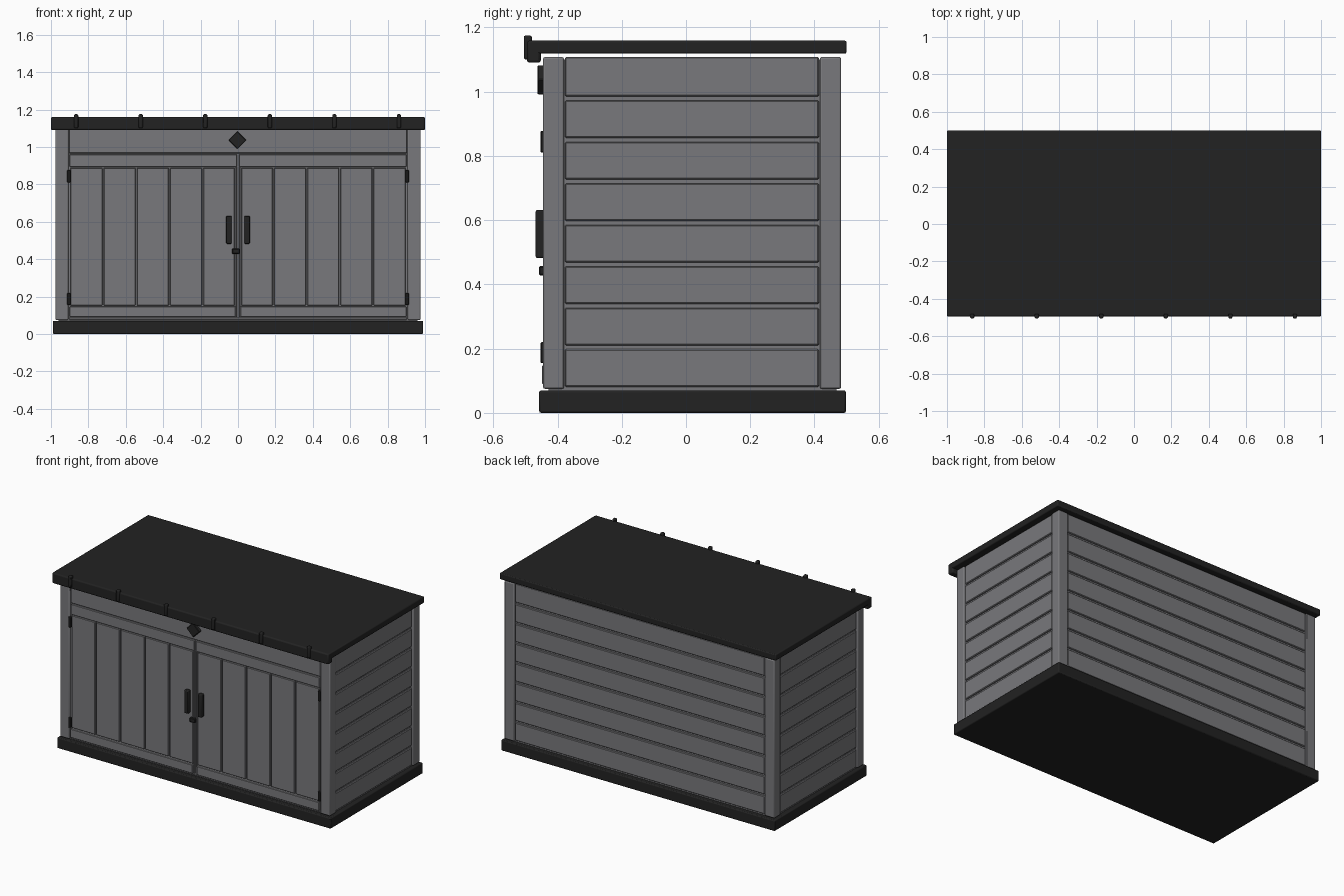
import bpy
from math import radians

cube = bpy.data.objects.get("Cube")
if cube:
    bpy.data.objects.remove(cube, do_unlink=True)


def material(name, colour):
    mat = bpy.data.materials.new(name)
    mat.use_nodes = True
    mat.diffuse_color = colour
    mat.node_tree.nodes["Principled BSDF"].inputs["Base Color"].default_value = colour
    return mat


GREY = material("grey plastic", (0.19, 0.19, 0.2, 1))
DARK = material("charcoal plastic", (0.016, 0.016, 0.016, 1))


def box(name, x, y, z, mat, bevel=0.003, segments=1):
    """Box between (min, max) pairs on each axis, with softened edges."""
    spans = (x, y, z)
    bpy.ops.mesh.primitive_cube_add(size=1, location=[(a + b) / 2 for a, b in spans])
    obj = bpy.context.object
    obj.name = name
    obj.scale = [abs(b - a) for a, b in spans]
    bpy.ops.object.transform_apply(location=False, rotation=False, scale=True)
    obj.data.materials.append(mat)
    if bevel:
        mod = obj.modifiers.new("soft edges", 'BEVEL')
        mod.width = bevel
        mod.segments = segments
        if segments > 1:
            bpy.ops.object.shade_smooth_by_angle(angle=radians(40))
    return obj


def mirrored(side, a, b):
    return tuple(sorted((side * a, side * b)))


WALL = (0.075, 1.108)
FRONT, BACK = -0.445, 0.483

# Floor, roof and the roof's front lip
box("base", (-0.99, 0.99), (-0.457, 0.498), (0, 0.07), DARK, 0.006, 2)
box("roof", (-1, 1), (-0.49, 0.5), (1.118, 1.159), DARK, 0.006, 2)
box("roof_lip", (-1, 1), (-0.495, -0.452), (1.09, 1.159), DARK, 0.008, 2)
for i in range(6):
    x = -0.865 + i * 0.345
    box("roof_rib", (x - 0.011, x + 0.011), (-0.505, -0.48), (1.1, 1.175), DARK, 0.006, 2)

# Inner body seen through the grooves
box("inner_body", (-0.96, 0.96), (-0.428, 0.468), (0.07, 1.1), GREY, 0)

# Corner posts
for s in (-1, 1):
    for y in ((FRONT, -0.38), (0.417, BACK)):
        box("corner_post", mirrored(s, 0.907, 0.977), y, WALL, GREY, 0.006, 2)

# Horizontal planks on the sides and the back
PITCH = (WALL[1] - WALL[0]) / 8
for i in range(8):
    low = WALL[0] + i * PITCH
    z = (low + 0.006, low + PITCH - 0.006 * (i < 7))
    for s in (-1, 1):
        box("side_plank", mirrored(s, 0.94, 0.97), (-0.377, 0.414), z, GREY, 0.004)
    box("back_plank", (-0.904, 0.904), (0.45, 0.477), z, GREY, 0.004)

# Front header and threshold
box("front_header", (-0.904, 0.904), (-0.44, -0.4), (0.966, WALL[1]), GREY)
box("threshold", (-0.904, 0.904), (-0.436, -0.4), (WALL[0], 0.088), GREY)

# Double doors with rails, boards and fittings
for s in (-1, 1):
    box("door_top_rail", mirrored(s, 0.006, 0.9), (-0.442, -0.41), (0.892, 0.961), GREY)
    box("door_bottom_rail", mirrored(s, 0.014, 0.9), (-0.449, -0.41), (0.09, 0.148), GREY)
    box("door_edge", mirrored(s, 0.006, 0.014), (-0.442, -0.41), (0.09, 0.892), GREY, 0.001)
    edges = (0.015, 0.19, 0.367, 0.545, 0.722, 0.9)
    for a, b in zip(edges, edges[1:]):
        box("door_board", mirrored(s, a + 0.003, b - 0.004), (-0.441, -0.41),
            (0.152, 0.888), GREY)
    box("door_handle", mirrored(s, 0.034, 0.063), (-0.468, -0.44), (0.482, 0.632), DARK, 0.005, 2)
    for z in ((0.155, 0.22), (0.81, 0.878)):
        box("hinge", mirrored(s, 0.894, 0.913), (-0.453, -0.435), z, DARK)

box("latch", (-0.032, 0.01), (-0.458, -0.435), (0.428, 0.457), DARK, 0.004)

# Diamond plate on the header
plate = box("diamond_plate", (-0.037, 0.03), (-0.462, -0.435), (1.003, 1.07), DARK)
plate.rotation_euler.y = radians(45)
